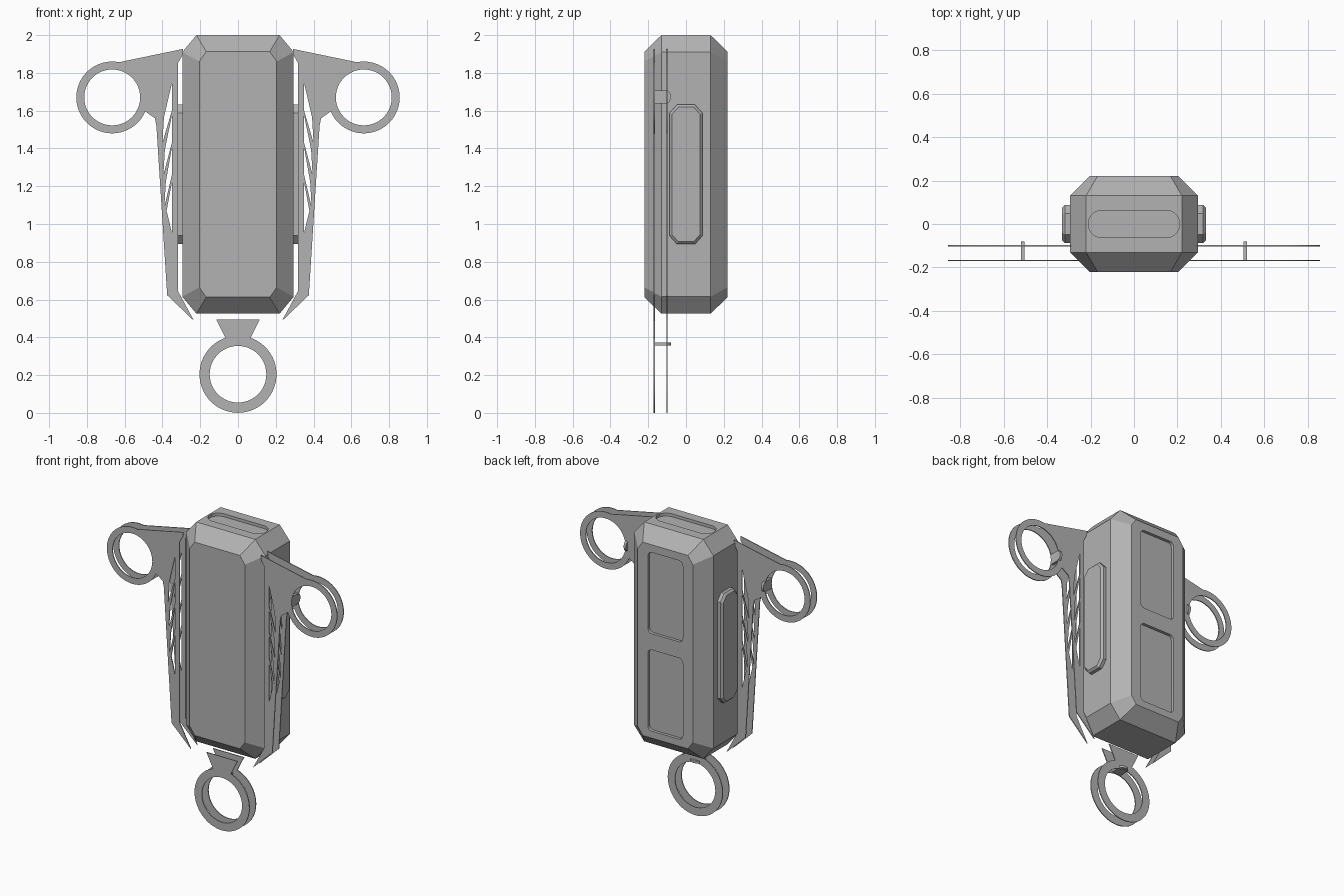
import bpy, bmesh, math

if "Cube" in bpy.data.objects:
    bpy.data.objects.remove(bpy.data.objects["Cube"])

grey = bpy.data.materials.new("grey")
grey.diffuse_color = (0.45, 0.45, 0.45, 1)
grey.use_nodes = True
grey.node_tree.nodes["Principled BSDF"].inputs["Base Color"].default_value = grey.diffuse_color


def finish(ob):
    ob.data.materials.clear()
    ob.data.materials.append(grey)
    bpy.ops.object.select_all(action='DESELECT')
    ob.select_set(True)
    bpy.context.view_layer.objects.active = ob
    bpy.ops.object.shade_smooth_by_angle(angle=math.radians(25))
    return ob


def loft(name, loops):
    """Closed solid through matching loops of 3D points."""
    bm = bmesh.new()
    rings = [[bm.verts.new(p) for p in loop] for loop in loops]
    n = len(rings[0])
    for a, b in zip(rings, rings[1:]):
        for i in range(n):
            j = (i + 1) % n
            bm.faces.new((a[i], a[j], b[j], b[i]))
    bm.faces.new(rings[0][::-1])
    bm.faces.new(rings[-1])
    bmesh.ops.recalc_face_normals(bm, faces=bm.faces)
    me = bpy.data.meshes.new(name)
    bm.to_mesh(me)
    bm.free()
    ob = bpy.data.objects.new(name, me)
    bpy.context.collection.objects.link(ob)
    return finish(ob)


def octagon(w, h, cw, ch):
    """Chamfered rectangle, half sizes w and h."""
    return [(w, h - ch), (w - cw, h), (cw - w, h), (-w, h - ch),
            (-w, ch - h), (cw - w, -h), (w - cw, -h), (w, ch - h)]


def rounded(w, h, r, n=8):
    """Rounded rectangle, half sizes w and h."""
    pts = []
    for k, (sx, sy) in enumerate([(1, 1), (-1, 1), (-1, -1), (1, -1)]):
        for i in range(n + 1):
            a = math.pi / 2 * (k + i / n)
            pts.append((sx * (w - r) + r * math.cos(a), sy * (h - r) + r * math.sin(a)))
    return pts


def arc(cx, cz, r, a0, a1, n=48):
    return [(cx + r * math.cos(math.radians(a0 + (a1 - a0) * i / n)),
             cz + r * math.sin(math.radians(a0 + (a1 - a0) * i / n))) for i in range(n + 1)]


def carve(ob, cutter):
    mod = ob.modifiers.new("recess", 'BOOLEAN')
    mod.operation = 'DIFFERENCE'
    mod.object = cutter
    bpy.context.view_layer.objects.active = ob
    bpy.ops.object.modifier_apply(modifier=mod.name)
    bpy.data.objects.remove(cutter)


def plate(name, loops, y):
    """Thin upright sheet: first loop is the outline, the rest are holes."""
    cu = bpy.data.curves.new(name, 'CURVE')
    cu.dimensions = '2D'
    cu.fill_mode = 'BOTH'
    cu.extrude = 0.003
    for loop in loops:
        sp = cu.splines.new('POLY')
        sp.points.add(len(loop) - 1)
        for p, (x, z) in zip(sp.points, loop):
            p.co = (x, z, 0, 1)
        sp.use_cyclic_u = True
    ob = bpy.data.objects.new(name, cu)
    ob.rotation_euler.x = math.pi / 2
    ob.location.y = y
    bpy.context.collection.objects.link(ob)
    bpy.ops.object.select_all(action='DESELECT')
    ob.select_set(True)
    bpy.context.view_layer.objects.active = ob
    bpy.ops.object.convert(target='MESH')
    return finish(bpy.context.view_layer.objects.active)


# Chamfered body
ZC = 1.2625
full = octagon(0.295, 0.7375, 0.075, 0.09)
inner = octagon(0.205, 0.65, 0.037, 0.052)
body = loft("body", [[(x, y, ZC + z) for x, z in shape] for shape, y in
                     ((inner, -0.22), (full, -0.13), (full, 0.13), (inner, 0.22))])

# Recesses: two back panels and a slot in the top
for z0 in (0.9325, 1.5875):
    carve(body, loft("back_cutter", [[(x, y, z0 + z) for x, z in rounded(0.13, 0.273, 0.03)]
                                     for y in (0.20, 0.3)]))
carve(body, loft("top_cutter", [[(x, y, z) for x, y in rounded(0.21, 0.063, 0.0625)]
                                for z in (1.98, 2.1)]))
finish(body)

# Raised side panels
for s, side in ((1, "right"), (-1, "left")):
    big = octagon(0.088, 0.369, 0.04, 0.045)
    small = octagon(0.075, 0.356, 0.034, 0.039)
    loft(side + "_side_panel", [[(s * x, y, ZC + z) for y, z in shape] for shape, x in
                                ((big, 0.28), (big, 0.317), (small, 0.33))])

# Arm outline with finger ring, and its slanted slots
RX, RZ = 0.666, 1.67
arm = ([(0.29, 1.927)] + arc(RX, RZ, 0.19, 101, -157) +
       [(0.44, 1.56), (0.432, 1.52), (0.375, 0.623), (0.232, 0.486),
        (0.317, 0.644), (0.317, 1.854), (0.29, 1.9)])
slots = [[(0.35, 1.745 - d), (0.392 - d * 0.03, 1.565 - d),
          (0.4 - d * 0.03, 1.43 - d), (0.35, 1.60 - d)] for d in (0, 0.17, 0.34)]
slots.append([(0.35, 1.22), (0.378, 1.07), (0.35, 0.955)])
arm_loops = [arm, arc(RX, RZ, 0.148, 0, 352.5, 47)] + slots

# Lower finger ring with flared neck
RB = 0.2045
lower = [(-0.115, 0.495), (0.115, 0.495)] + arc(0, RB, 0.204, 71, -251, 56)
lower_loops = [lower, arc(0, RB, 0.15, 0, 352.5, 47)]

# Every sheet is doubled, front and rear
for y, layer in ((-0.168, "front"), (-0.1, "rear")):
    for s, side in ((1, "right"), (-1, "left")):
        plate(f"{side}_arm_{layer}", [[(s * x, z) for x, z in lp] for lp in arm_loops], y)
    plate(f"lower_ring_{layer}", lower_loops, y)

# Round-ended tabs joining each pair of sheets
tab = [(-0.168, -0.035), (-0.105, -0.035)] + \
      [(-0.105 + p * 0.714, q) for p, q in arc(0, 0, 0.035, -90, 90, 12)][1:-1] + \
      [(-0.105, 0.035), (-0.168, 0.035)]
for s, side in ((1, "right"), (-1, "left")):
    loft(side + "_tab", [[(s * x, y, 1.673 + t) for y, t in tab] for x in (0.503, 0.52)])
loft("lower_tab", [[(t, y, z) for y, t in tab] for z in (0.358, 0.373)])
